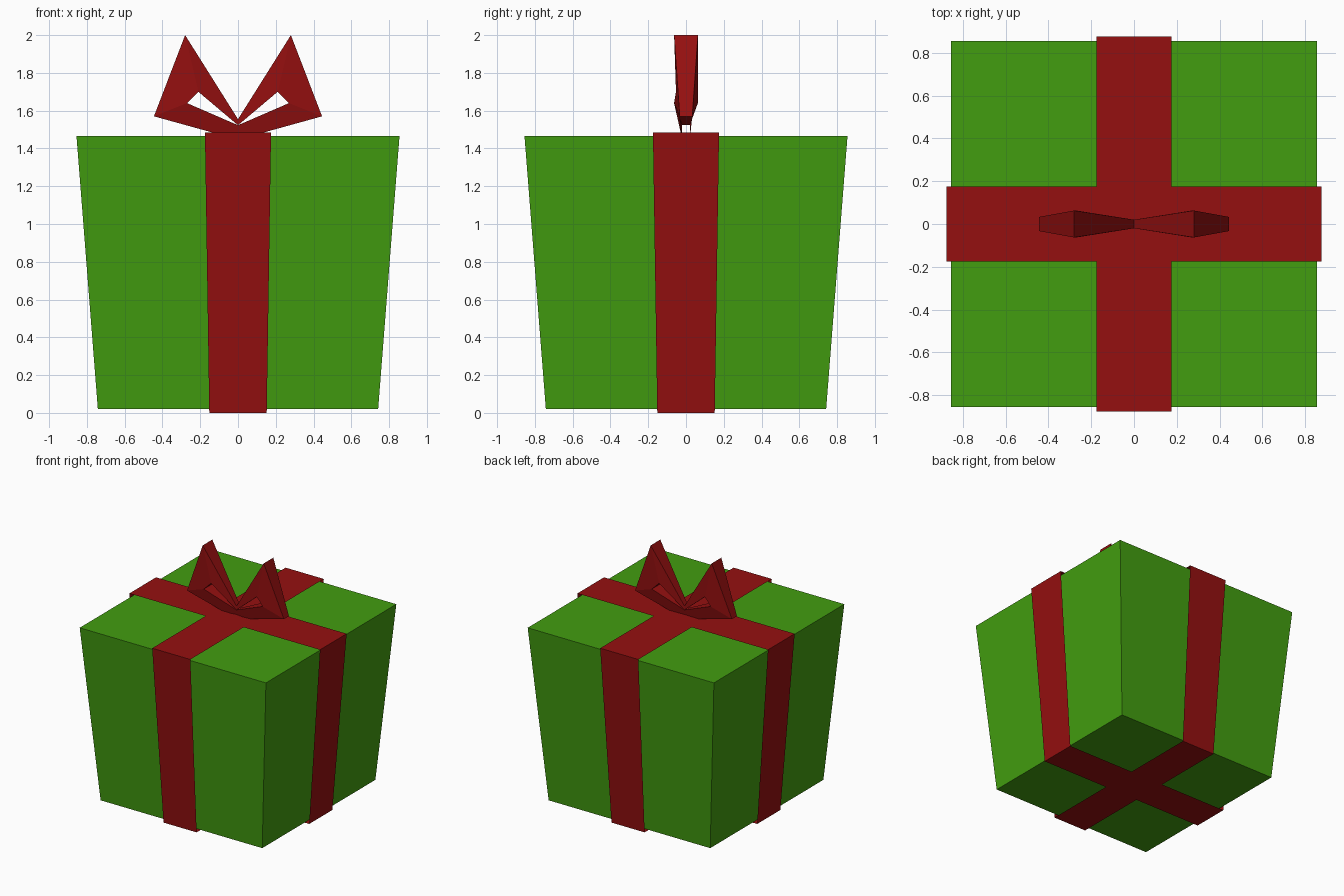
import bpy, bmesh
from math import pi
from mathutils import Matrix

if "Cube" in bpy.data.objects:
    bpy.data.objects.remove(bpy.data.objects["Cube"])


def material(name, color):
    m = bpy.data.materials.new(name)
    m.diffuse_color = color
    m.use_nodes = True
    m.node_tree.nodes["Principled BSDF"].inputs["Base Color"].default_value = m.diffuse_color
    return m


def add_object(name, bm, mat):
    mesh = bpy.data.meshes.new(name)
    bm.to_mesh(mesh)
    bm.free()
    mesh.materials.append(mat)
    obj = bpy.data.objects.new(name, mesh)
    bpy.context.collection.objects.link(obj)
    return obj


def tapered_block(bottom, top, z0, z1):
    """Cube whose bottom and top (half x, half y) sizes differ."""
    bm = bmesh.new()
    bmesh.ops.create_cube(bm, size=2)
    for v in bm.verts:
        hx, hy = top if v.co.z > 0 else bottom
        v.co = (v.co.x * hx, v.co.y * hy, z1 if v.co.z > 0 else z0)
    return bm


green = material("green_paper", (0.055, 0.34, 0.005, 1))
red = material("red_ribbon", (0.30, 0.005, 0.005, 1))

# Box, slightly wider at the top
add_object("box", tapered_block((0.742, 0.742), (0.855, 0.855), 0.02, 1.465), green)

# Two thin ribbon bands wrapped around the box, open at their edges
for name, angle in (("ribbon_lengthwise", 0), ("ribbon_crosswise", pi / 2)):
    bm = tapered_block((0.76, 0.152), (0.875, 0.175), 0, 1.485)
    bm.normal_update()
    edges = [f for f in bm.faces if abs(f.normal.y) > 0.9]
    bmesh.ops.delete(bm, geom=edges, context='FACES_ONLY')
    bmesh.ops.rotate(bm, verts=bm.verts, matrix=Matrix.Rotation(angle, 3, 'Z'))
    add_object(name, bm, red)

# Bow: one hollow loop as (x, half depth, z), open underneath, then mirrored
outer = [(0, 0.02, 1.555), (0.28, 0.063, 2.0), (0.445, 0.033, 1.57), (0, 0.02, 1.447)]
inner = [(0, 0.02, 1.523), (0.21, 0.053, 1.70), (0.27, 0.063, 1.64)]
bm = bmesh.new()


def pair(p):
    return [bm.verts.new((p[0], s * p[1], p[2])) for s in (-1, 1)]


out = [pair(p) for p in outer]
inn = [pair(p) for p in inner]
inn.append(inn[0])
for i in range(3):
    a, b, c, d = out[i], out[i + 1], inn[i + 1], inn[i]
    bm.faces.new((d[0], c[0], b[0], a[0]))      # front
    bm.faces.new((a[1], b[1], c[1], d[1]))      # back
    bm.faces.new((c[0], d[0], d[1], c[1]))      # inside of the loop
    if i < 2:
        bm.faces.new((a[0], b[0], b[1], a[1]))  # outside of the loop
bmesh.ops.recalc_face_normals(bm, faces=bm.faces)
bow = add_object("bow", bm, red)
mirror = bow.modifiers.new("mirror", 'MIRROR')
mirror.use_axis[0] = True
